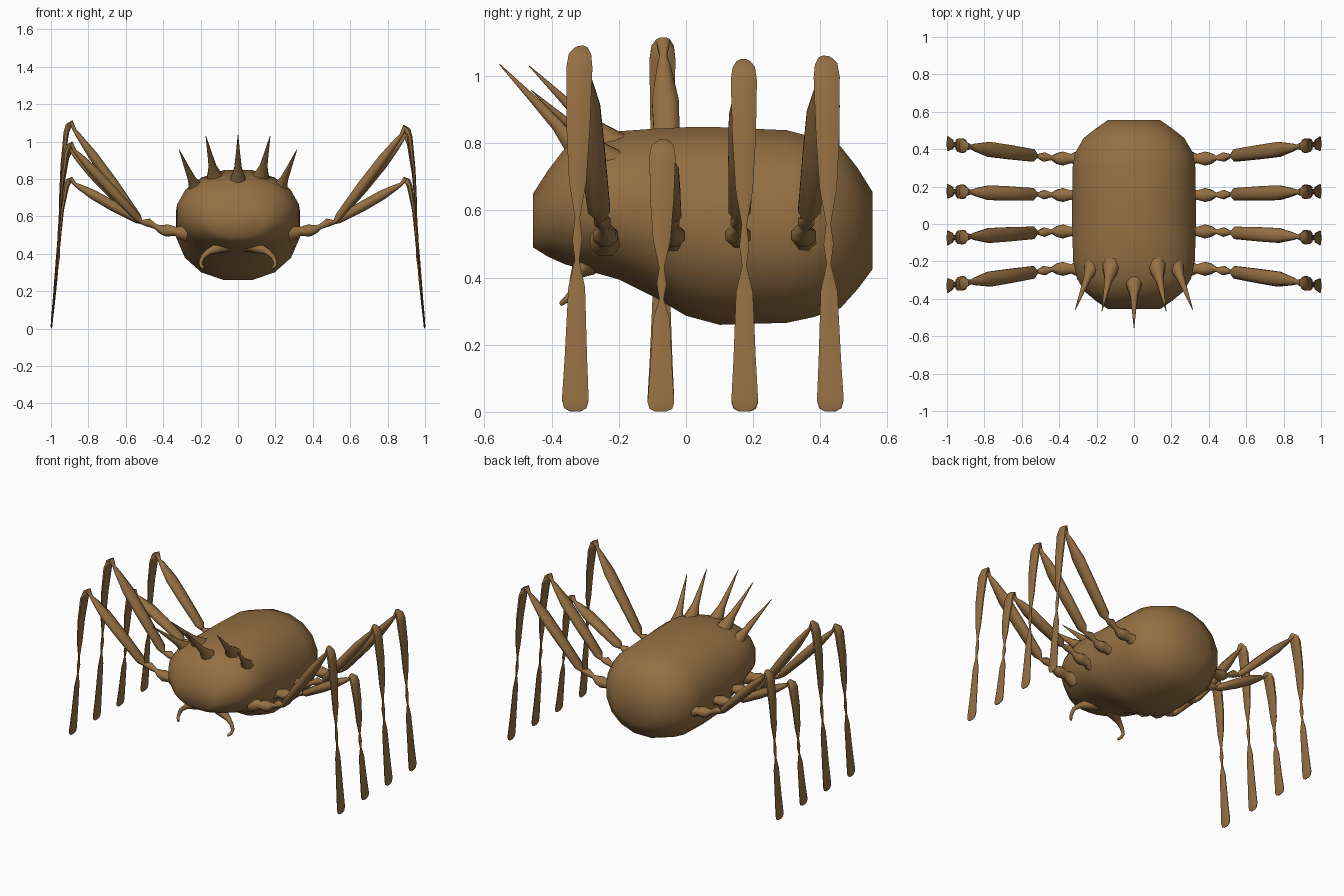
import bpy, bmesh, math
from mathutils import Vector

brown = bpy.data.materials.new("brown")
brown.diffuse_color = (0.30, 0.162, 0.057, 1)


def loft(name, rings, sides, power=1.0, angle=50):
    """Skin rings of (centre, u half axis, v half axis) into a capped tube."""
    bm = bmesh.new()
    loops = []
    for c, u, v in rings:
        loop = []
        for i in range(sides):
            a = 2 * math.pi * (i + 0.5) / sides
            ca, sa = math.cos(a), math.sin(a)
            p = c + u * math.copysign(abs(ca) ** power, ca) + v * math.copysign(abs(sa) ** power, sa)
            loop.append(bm.verts.new(p))
        loops.append(loop)
    for a, b in zip(loops, loops[1:]):
        for i in range(sides):
            j = (i + 1) % sides
            bm.faces.new((a[i], a[j], b[j], b[i]))
    bm.faces.new(loops[0])
    bm.faces.new(loops[-1])
    bmesh.ops.recalc_face_normals(bm, faces=bm.faces)
    me = bpy.data.meshes.new(name)
    bm.to_mesh(me)
    bm.free()
    me.materials.append(brown)
    ob = bpy.data.objects.new(name, me)
    bpy.context.collection.objects.link(ob)
    bpy.context.view_layer.objects.active = ob
    ob.select_set(True)
    bpy.ops.object.shade_smooth_by_angle(angle=math.radians(angle))
    ob.select_set(False)
    return ob


def tube(name, pts, side, sides=8, angle=50):
    """Tube along (point, half width, half thickness); width lies along side."""
    ps = [Vector(p[0]) for p in pts]
    rings = []
    for i, (p, w, t) in enumerate(pts):
        d = (ps[min(i + 1, len(ps) - 1)] - ps[max(i - 1, 0)]).normalized()
        v = d.cross(side).normalized()
        u = v.cross(d)
        rings.append((ps[i], u * w, v * t))
    return loft(name, rings, sides, 1.0, angle)


# Body: y, half width, bottom, top
body = [(-0.455, 0.14, 0.49, 0.65), (-0.41, 0.205, 0.462, 0.72),
        (-0.36, 0.265, 0.44, 0.785), (-0.29, 0.305, 0.42, 0.815),
        (-0.20, 0.325, 0.395, 0.835), (-0.09, 0.328, 0.34, 0.843),
        (0.0, 0.33, 0.287, 0.847), (0.10, 0.33, 0.26, 0.847),
        (0.30, 0.328, 0.266, 0.838), (0.38, 0.315, 0.283, 0.817),
        (0.46, 0.268, 0.31, 0.79), (0.51, 0.205, 0.365, 0.727),
        (0.555, 0.14, 0.425, 0.655)]
k = 1 / math.cos(math.pi / 16)
loft("body", [(Vector((0, y, (b + t) / 2)), Vector((w * k, 0, 0)), Vector((0, 0, (t - b) / 2 * k)))
              for y, w, b, t in body], 16, 0.92, 80)

# Legs: hip y, foot y, knee height on the right, knee height on the left
legs = [(-0.24, -0.33, 1.09, 1.0), (-0.04, -0.075, 0.81, 1.115),
        (0.155, 0.175, 1.05, 0.81), (0.35, 0.43, 1.06, 0.97)]
Y = Vector((0, 1, 0))
# Hip and trochanter: x, z, half width, half thickness
hip = [(0.27, 0.51, 0.05, 0.05), (0.315, 0.515, 0.038, 0.035), (0.335, 0.52, 0.026, 0.026),
       (0.38, 0.525, 0.04, 0.036), (0.41, 0.53, 0.032, 0.026), (0.44, 0.545, 0.012, 0.014),
       (0.48, 0.567, 0.027, 0.024), (0.517, 0.57, 0.010, 0.012)]
# Upper leg: fraction to knee, half width, half thickness
upper = [(0.06, 0.036, 0.022), (0.4, 0.041, 0.03), (0.68, 0.043, 0.028),
         (0.88, 0.022, 0.016), (0.94, 0.012, 0.01)]
# Lower leg: x, fraction of knee height, half width, half thickness
lower = [(0.905, 0.975, 0.036, 0.018), (0.918, 0.94, 0.042, 0.016), (0.94, 0.78, 0.038, 0.010),
         (0.95, 0.63, 0.028, 0.007), (0.955, 0.53, 0.008, 0.004), (0.958, 0.47, 0.016, 0.006),
         (0.963, 0.415, 0.007, 0.004), (0.969, 0.34, 0.027, 0.005), (0.985, 0.15, 0.036, 0.005),
         (0.996, 0.035, 0.043, 0.005), (0.997, 0.012, 0.036, 0.005), (0.998, 0.002, 0.018, 0.002)]
for n, (hy, fy, zr, zl) in enumerate(legs, 1):
    for s, kz, label in ((1, zr, "right"), (-1, zl, "left")):
        def at(x, z):
            f = max(0, (x - 0.42) / 0.58)
            return (s * x, hy + (fy - hy) * f, z)
        pts = [(at(x, z), w, t) for x, z, w, t in hip]
        for f, w, t in upper:
            pts.append((at(0.517 + 0.378 * f, 0.57 + (kz - 0.595) * f), w, t))
        pts.append((at(0.893, kz - 0.01), 0.022, 0.014))
        pts += [(at(x, f * kz), w, t) for x, f, w, t in lower]
        tube(f"leg_{label}_{n}", pts, Y, 8, 60)

# Back spines, flared at the base
spines = [((0, -0.30, 0.77), (0, -0.555, 1.035))]
for s in (1, -1):
    spines.append(((s * 0.12, -0.22, 0.79), (s * 0.172, -0.467, 1.03)))
    spines.append(((s * 0.215, -0.20, 0.725), (s * 0.315, -0.46, 0.957)))
for n, (a, b) in enumerate(spines, 1):
    a, b = Vector(a), Vector(b)
    tube(f"spine_{n}", [(a.lerp(b, f), r, r) for f, r in
                        ((0, 0.055), (0.15, 0.038), (0.32, 0.022), (0.6, 0.013), (1, 0.0015))],
         Vector((1, 0, 0)), 8, 60)

# Curled mouth feelers
feeler = [(0.06, -0.29, 0.45, 0.045), (0.11, -0.31, 0.43, 0.03), (0.155, -0.325, 0.412, 0.018),
          (0.187, -0.335, 0.385, 0.013), (0.20, -0.34, 0.355, 0.011), (0.197, -0.355, 0.335, 0.010),
          (0.182, -0.372, 0.322, 0.007)]
for s, label in ((1, "right"), (-1, "left")):
    tube(f"feeler_{label}", [((s * x, y, z), r, r) for x, y, z, r in feeler], Y, 8, 60)
